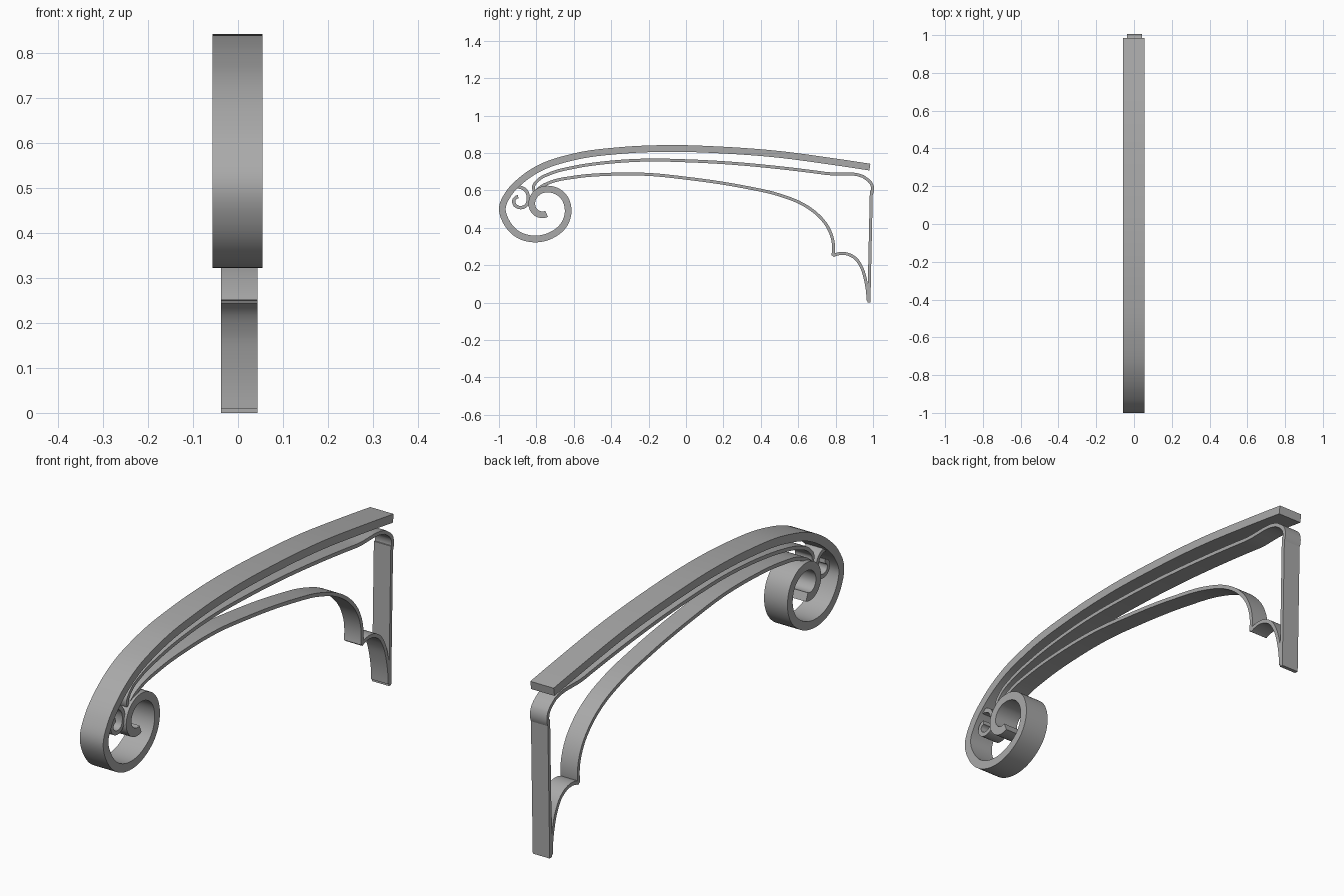
import bpy
import bmesh
import math
from mathutils import Vector
from mathutils.geometry import interpolate_bezier

if "Cube" in bpy.data.objects:
    bpy.data.objects.remove(bpy.data.objects["Cube"], do_unlink=True)

iron = bpy.data.materials.new("grey iron")
iron.use_nodes = True
grey = (0.4, 0.4, 0.4, 1)
iron.diffuse_color = grey
iron.node_tree.nodes["Principled BSDF"].inputs["Base Color"].default_value = grey


def tangents(points):
    """Unit directions of a smooth path through uneven points."""
    steps = [b - a for a, b in zip(points, points[1:])]
    if len(steps) == 1:
        return [steps[0].normalized()] * 2
    inner = [(a.normalized() * b.length + b.normalized() * a.length).normalized()
             for a, b in zip(steps, steps[1:])]

    def mirrored(direction, step):
        chord = step.normalized()
        return 2 * direction.dot(chord) * chord - direction

    return [mirrored(inner[0], steps[0])] + inner + [mirrored(inner[-1], steps[-1])]


def smooth_path(points, resolution):
    points = [Vector((0, y, z)) for y, z in points]
    dirs = tangents(points)
    path = [points[0]]
    for i in range(len(points) - 1):
        a, b = points[i], points[i + 1]
        reach = (b - a).length / 3
        path += interpolate_bezier(a, a + dirs[i] * reach,
                                   b - dirs[i + 1] * reach, b, resolution + 1)[1:]
    return path


def ribbon(name, points, thickness, width, shift, resolution=6):
    """Sweep a flat bar along a path in the side plane."""
    path = smooth_path(points, resolution)
    bm = bmesh.new()
    rings = []
    for p, d in zip(path, tangents(path)):
        normal = Vector((0, -d.z, d.y)) * thickness / 2
        side = Vector((width / 2, 0, 0))
        centre = p + Vector((shift, 0, 0))
        corners = (side + normal, side - normal, -side - normal, normal - side)
        rings.append([bm.verts.new(centre + c) for c in corners])
    for r, s in zip(rings, rings[1:]):
        for i in range(4):
            j = (i + 1) % 4
            bm.faces.new((r[i], r[j], s[j], s[i]))
    bm.faces.new(rings[0])
    bm.faces.new(rings[-1])
    bmesh.ops.recalc_face_normals(bm, faces=bm.faces)
    mesh = bpy.data.meshes.new(name)
    bm.to_mesh(mesh)
    bm.free()
    mesh.materials.append(iron)
    obj = bpy.data.objects.new(name, mesh)
    bpy.context.collection.objects.link(obj)
    bpy.ops.object.select_all(action="DESELECT")
    obj.select_set(True)
    bpy.context.view_layer.objects.active = obj
    bpy.ops.object.shade_smooth_by_angle(angle=math.radians(35))
    return obj


def thin_bar(name, points, thickness=0.016):
    return ribbon(name, points, thickness, width=0.081, shift=0.0025)


# Heavy top rail ending in the large scroll
ribbon("top_rail_scroll", [
    (.983, .724), (.75, .759), (.5, .792), (.2, .815), (-.1, .824), (-.35, .813),
    (-.6, .779), (-.79, .715), (-.885, .65), (-.95, .58), (-.982, .505),
    (-.96, .43), (-.9, .365), (-.815, .34), (-.72, .36), (-.65, .42),
    (-.63, .495), (-.655, .567), (-.72, .605), (-.78, .598), (-.82, .555),
    (-.82, .505), (-.79, .474), (-.745, .474)],
    thickness=0.036, width=0.112, shift=-0.001)

# Middle rail that turns down into the wall strip
thin_bar("middle_rail", [
    (.991, .58), (.991, .635), (.975, .654), (.75, .69), (.5, .721), (.2, .748),
    (0, .758), (-.2, .762), (-.4, .751), (-.6, .723), (-.72, .692), (-.79, .655),
    (-.815, .62), (-.808, .59)])
thin_bar("wall_strip", [(.991, .6), (.978, 0)])

# Lower arched brace, with a small curved foot at the wall
thin_bar("lower_brace", [
    (.785, .25), (.787, .32), (.76, .4), (.7, .473), (.62, .528), (.5, .575),
    (.3, .62), (0, .665), (-.2, .685), (-.4, .686), (-.6, .67), (-.72, .645),
    (-.78, .615), (-.808, .585)])
thin_bar("brace_foot", [
    (.785, .25), (.85, .262), (.905, .237), (.94, .185), (.96, .12), (.973, .01)])

# Small scroll nested behind the large one
thin_bar("small_scroll", [
    (-.945, .6), (-.9, .618), (-.86, .603), (-.843, .56), (-.857, .517),
    (-.89, .508), (-.917, .525), (-.919, .55), (-.897, .566)], thickness=0.018)
